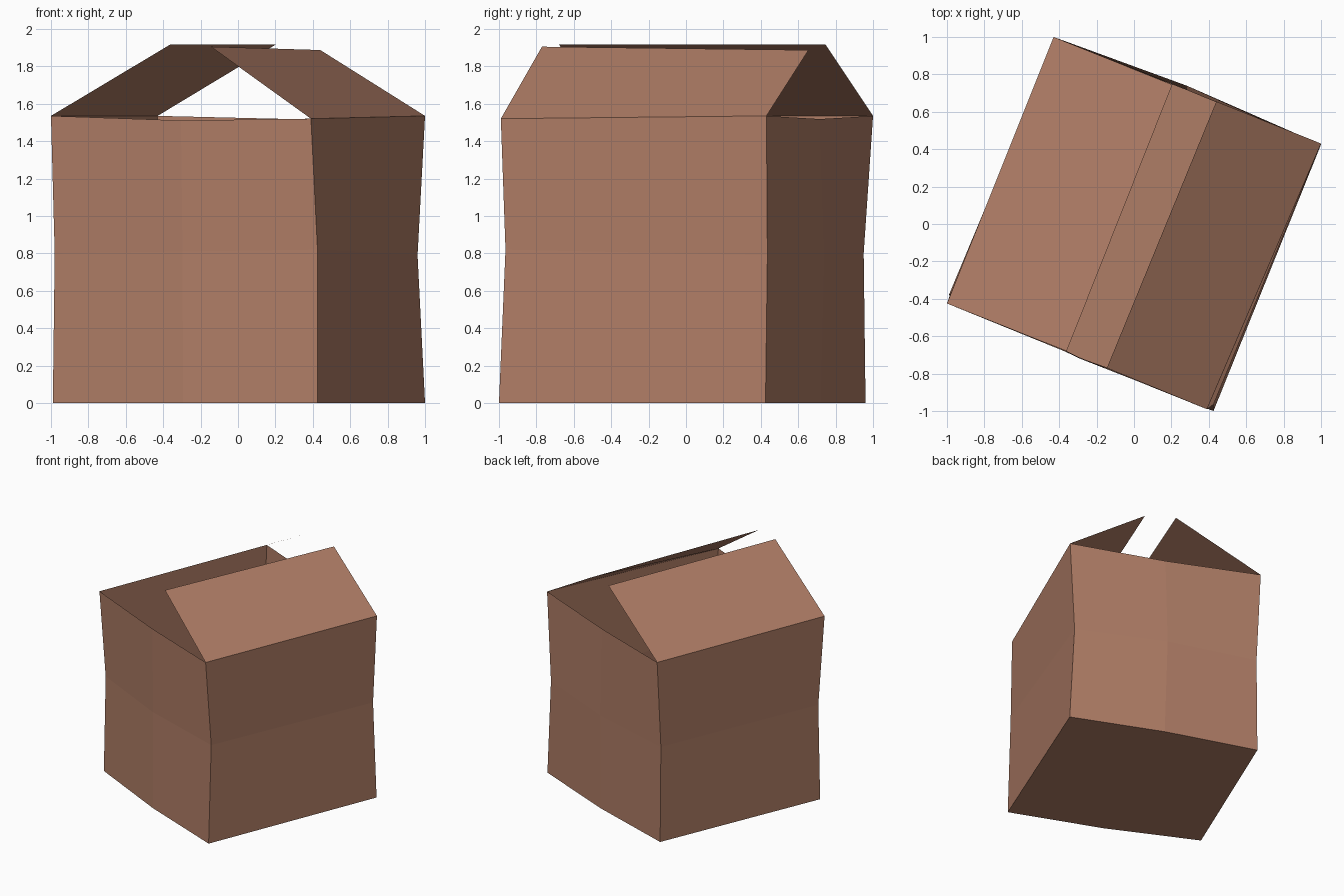
import bpy

if "Cube" in bpy.data.objects:
    bpy.data.objects.remove(bpy.data.objects["Cube"])

card = bpy.data.materials.new("cardboard brown")
card.diffuse_color = (0.43, 0.205, 0.132, 1)
card.use_nodes = True
card.node_tree.nodes["Principled BSDF"].inputs["Base Color"].default_value = card.diffuse_color


def make(name, verts, faces):
    me = bpy.data.meshes.new(name)
    me.from_pydata(verts, [], faces)
    me.materials.append(card)
    me.update()
    ob = bpy.data.objects.new(name, me)
    bpy.context.collection.objects.link(ob)
    return ob


def between(p, q, bulge, dz=0.0):
    """Midpoint of p-q pushed away from the box centre and lowered by dz."""
    x, y, z = [(a + b) / 2 for a, b in zip(p, q)]
    r = (x * x + y * y) ** 0.5
    return (x * (1 + bulge / r), y * (1 + bulge / r), z - dz)


# corner rings: left, front, right, back
bottom = [(-0.99, -0.38, 0), (0.425, -1, 0), (1, 0.425, 0), (-0.43, 0.96, 0)]
middle = [(-0.98, -0.37, 0.8), (0.425, -0.965, 0.82), (0.96, 0.435, 0.79), (-0.43, 0.95, 0.8)]
top = [(-1, -0.425, 1.535), (0.39, -0.99, 1.52), (1, 0.43, 1.535), (-0.43, 1, 1.535)]

# box body: crushed walls with a crease in the front and back walls, open top
verts = []
for ring, bulge, dz in ((bottom, 0.03, 0), (middle, 0.05, 0), (top, 0.0, 0.017)):
    a, b, c, d = ring
    verts += [a, between(a, b, bulge, dz), b, c, between(c, d, bulge, dz), d]
faces = [(5, 4, 3, 2, 1, 0)]
for r in (0, 6):
    for i in range(6):
        j = (i + 1) % 6
        faces.append((r + i, r + j, r + 6 + j, r + 6 + i))
make("box_body", verts, faces)

# two open lid flaps leaning inwards
make("left_flap", [top[3], top[0], (-0.36, -0.68, 1.918), (0.205, 0.745, 1.918)], [(0, 1, 2, 3)])
make("right_flap", [top[1], top[2], (0.44, 0.655, 1.887), (-0.145, -0.77, 1.905)], [(0, 1, 2, 3)])
